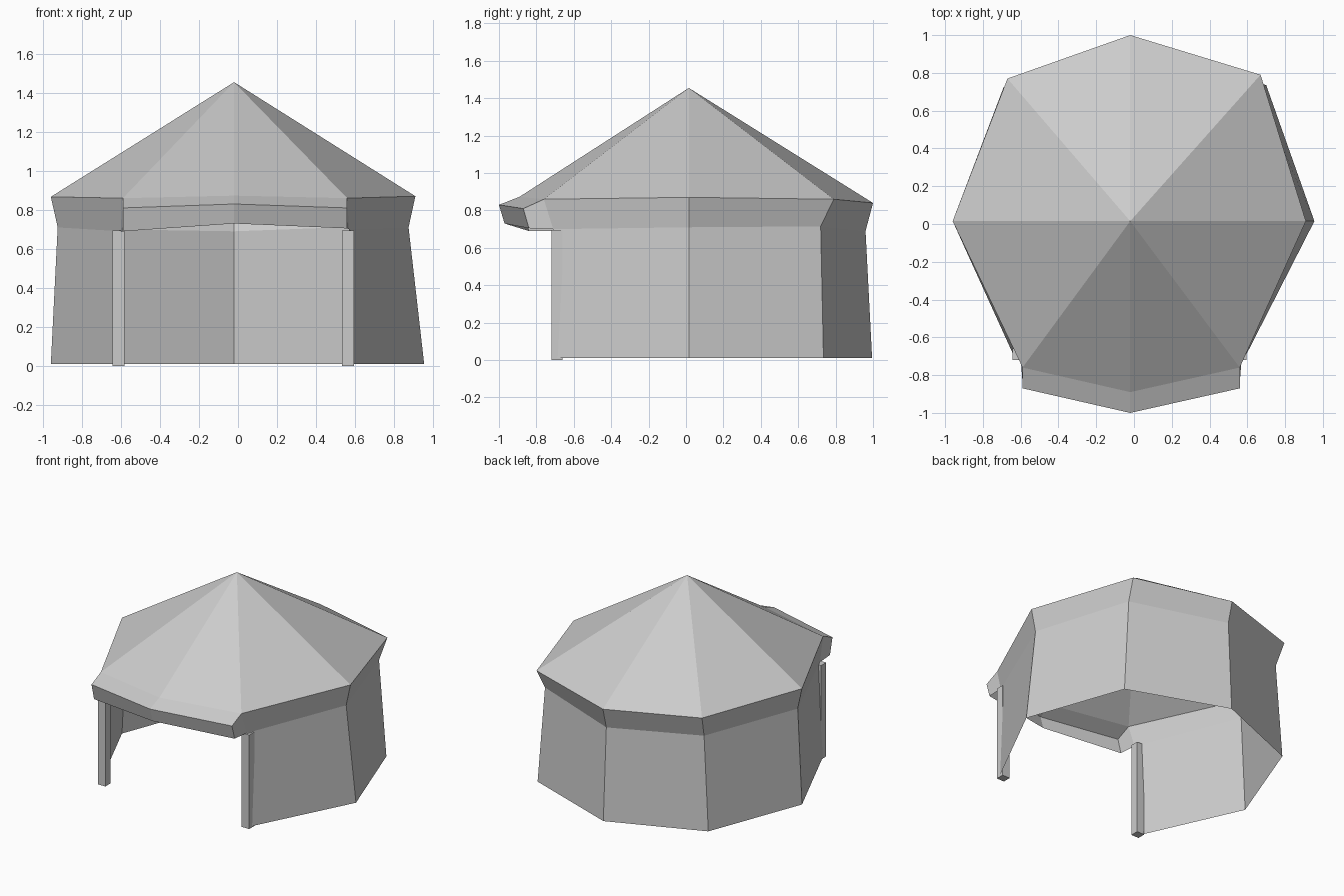
import bpy
import bmesh

cube = bpy.data.objects.get("Cube")
if cube:
    bpy.data.objects.remove(cube, do_unlink=True)

# One plain grey for the whole shelter
grey = bpy.data.materials.new("plain grey")
grey.use_nodes = True
colour = (0.6, 0.6, 0.6, 1)
grey.diffuse_color = colour
grey.node_tree.nodes["Principled BSDF"].inputs["Base Color"].default_value = colour


def finish(name, bm):
    mesh = bpy.data.meshes.new(name)
    bm.to_mesh(mesh)
    bm.free()
    mesh.materials.append(grey)
    obj = bpy.data.objects.new(name, mesh)
    bpy.context.collection.objects.link(obj)
    return obj


def loft(name, rings):
    """Skin neighbouring open rings with quads."""
    bm = bmesh.new()
    rows = [[bm.verts.new(p) for p in ring] for ring in rings]
    for a, b in zip(rows, rows[1:]):
        for i in range(len(a) - 1):
            bm.faces.new((a[i], a[i + 1], b[i + 1], b[i]))
    return finish(name, bm)


# Rings run from the front +x corner round the back to the front -x corner
foot = [(0.59, -0.70, 0.01), (0.955, 0.015, 0.01), (0.70, 0.735, 0.01),
        (-0.02, 0.995, 0.01), (-0.69, 0.725, 0.01), (-0.96, 0.015, 0.01),
        (-0.635, -0.70, 0.01)]
wall_top = [(0.57, -0.71, 0.70), (0.875, 0.015, 0.71), (0.65, 0.72, 0.715),
            (-0.02, 0.96, 0.69), (-0.645, 0.71, 0.70), (-0.925, 0.015, 0.71),
            (-0.60, -0.71, 0.69)]
eave = [(0.56, -0.76, 0.86), (0.91, 0.015, 0.87), (0.67, 0.79, 0.86),
        (-0.02, 1.0, 0.84), (-0.67, 0.77, 0.86), (-0.96, 0.015, 0.867),
        (-0.59, -0.76, 0.86)]
loft("wall_and_eave_band", [foot, wall_top, eave])

# Faceted conical roof
front_eave = (-0.02, -0.89, 0.873)
bm = bmesh.new()
apex = bm.verts.new((-0.02, 0.015, 1.455))
rim = [bm.verts.new(p) for p in eave + [front_eave]]
for i, v in enumerate(rim):
    bm.faces.new((apex, v, rim[(i + 1) % len(rim)]))
finish("roof", bm)

# Front awning: sloping strip, hanging lip and closed ends
lip_top = [(-0.59, -0.87, 0.81), (-0.02, -1.0, 0.83), (0.56, -0.87, 0.81)]
lip_bottom = [(-0.59, -0.84, 0.69), (-0.02, -0.97, 0.73), (0.56, -0.84, 0.705)]
loft("awning", [[eave[-1], front_eave, eave[0]], lip_top, lip_bottom])
for name, i, k in (("right_awning_end", 0, -1), ("left_awning_end", 2, 0)):
    loft(name, [[eave[k], lip_top[i]], [wall_top[k], lip_bottom[i]]])

# Square posts beside the opening
for name, x in (("left_post", 0.565), ("right_post", -0.6125)):
    bm = bmesh.new()
    bmesh.ops.create_cube(bm, size=1)
    bmesh.ops.scale(bm, vec=(0.062, 0.06, 0.695), verts=bm.verts)
    bmesh.ops.translate(bm, vec=(x, -0.69, 0.3475), verts=bm.verts)
    finish(name, bm)
